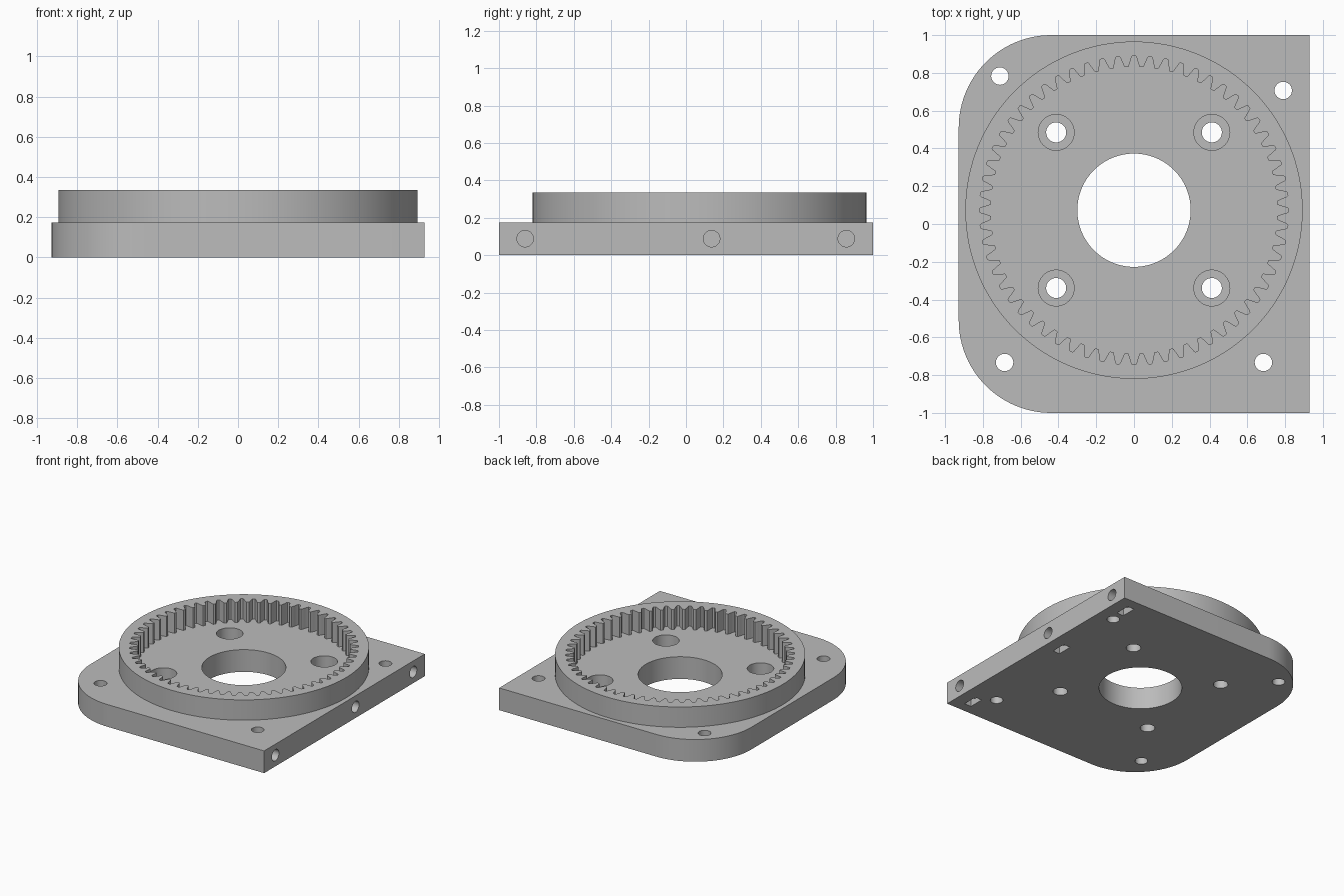
import bpy, bmesh
from math import pi, sin, cos
from mathutils import Matrix, Vector

old = bpy.data.objects.get("Cube")
if old:
    bpy.data.objects.remove(old, do_unlink=True)

W, L, T = 0.928, 1.0, 0.175      # plate half width, half length, thickness
TOP = 0.335                      # top of the ring
CY = 0.073                       # gear axis position along y
CORNER = 0.49
TEETH = 60

grey = bpy.data.materials.new("machined grey")
grey.use_nodes = True
grey.diffuse_color = (0.5, 0.5, 0.5, 1)
grey.node_tree.nodes["Principled BSDF"].inputs["Base Color"].default_value = (0.5, 0.5, 0.5, 1)


def prism(name, outline, z0, z1):
    """Extrude a closed xy outline from z0 to z1."""
    bm = bmesh.new()
    face = bm.faces.new([bm.verts.new((x, y, z0)) for x, y in outline])
    up = bmesh.ops.extrude_face_region(bm, geom=[face])["geom"]
    bmesh.ops.translate(bm, vec=(0, 0, z1 - z0),
                        verts=[v for v in up if isinstance(v, bmesh.types.BMVert)])
    bmesh.ops.recalc_face_normals(bm, faces=bm.faces)
    mesh = bpy.data.meshes.new(name)
    bm.to_mesh(mesh)
    bm.free()
    mesh.materials.append(grey)
    obj = bpy.data.objects.new(name, mesh)
    bpy.context.collection.objects.link(obj)
    return obj


def arc(x, y, r, a0, a1, n):
    steps = [a0 + (a1 - a0) * i / n for i in range(n + 1)]
    return [(x + r * cos(a), y + r * sin(a)) for a in steps]


def circle(x, y, r, n=48):
    return arc(x, y, r, 0, 2 * pi, n)[:-1]


def box(x, y, sx, sy):
    return [(x - sx, y - sy), (x + sx, y - sy), (x + sx, y + sy), (x - sx, y + sy)]


def cut(target, cutter):
    """Subtract the cutter for good and discard it."""
    cutter.hide_render = True
    mod = target.modifiers.new("cut", 'BOOLEAN')
    mod.operation, mod.solver, mod.object = 'DIFFERENCE', 'EXACT', cutter
    bpy.context.view_layer.objects.active = target
    bpy.ops.object.modifier_apply(modifier=mod.name)
    bpy.data.objects.remove(cutter, do_unlink=True)


# Base plate, rounded on its -x side only
outline = [(W, -L), (W, L)]
outline += arc(-W + CORNER, L - CORNER, CORNER, pi / 2, pi, 24)
outline += arc(-W + CORNER, -L + CORNER, CORNER, pi, 1.5 * pi, 24)
plate = prism("base_plate", outline, 0, T)

# Central bore
cut(plate, prism("bore_cutter", circle(0, CY, 0.30, 96), -0.1, 0.3))

# Counterbored motor screw holes
for sx in (-1, 1):
    for sy in (-1, 1):
        x, y = sx * 0.412, CY + sy * 0.412
        cut(plate, prism("screw_cutter", circle(x, y, 0.053), -0.1, 0.3))
        cut(plate, prism("counterbore_cutter", circle(x, y, 0.095), 0.075, 0.3))

# Mounting holes near the corners
for x, y in [(-0.71, 0.783), (0.79, 0.707), (-0.685, -0.733), (0.685, -0.733)]:
    cut(plate, prism("mount_cutter", circle(x, y, 0.046), -0.1, 0.3))

# Side screw holes with nut slots open underneath
for y in (-0.86, 0.137, 0.857):
    hole = prism("side_hole_cutter", circle(0, 0, 0.044), 0, 0.3)
    hole.data.transform(Matrix.Translation(Vector((0.73, y, 0.088))) @ Matrix.Rotation(pi / 2, 4, 'Y'))
    cut(plate, hole)
    cut(plate, prism("nut_slot_cutter", box(0.80, y, 0.03, 0.06), -0.1, 0.145))

# Ring with internal gear teeth: each gap is a tapered notch
ring = prism("gear_ring", circle(0, CY, 0.893, 128), T, TOP)
flank = [(0.759, 0.0310), (0.765, 0.0275), (0.786, 0.0206), (0.811, 0.0130), (0.818, 0.0080)]
notch = [(r, -h) for r, h in flank] + [(r, h) for r, h in reversed(flank)]
gear = []
for i in range(TEETH):
    for r, h in notch:
        a = 2 * pi * i / TEETH + h / r
        gear.append((r * cos(a), CY + r * sin(a)))
cut(ring, prism("teeth_cutter", gear, 0.1, 0.5))

# Smooth the round walls, keep edges sharp
bpy.ops.object.select_all(action='DESELECT')
for obj in (plate, ring):
    obj.select_set(True)
bpy.context.view_layer.objects.active = plate
bpy.ops.object.shade_smooth_by_angle(angle=pi / 8)
